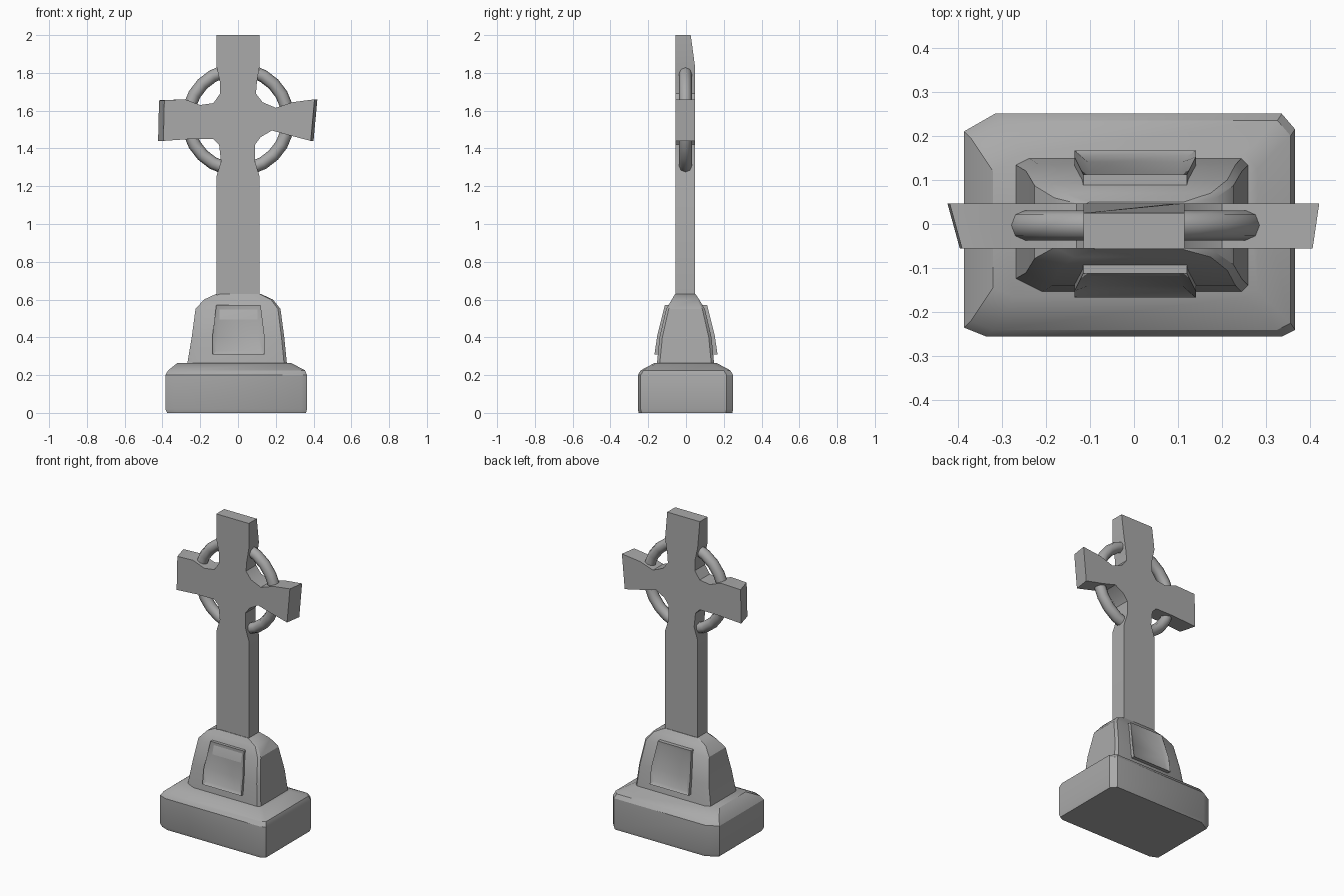
import bpy, bmesh, math
from mathutils import Vector

cube = bpy.data.objects.get("Cube")
if cube:
    bpy.data.objects.remove(cube, do_unlink=True)

stone = bpy.data.materials.new("grey_stone")
stone.use_nodes = True
GREY = (0.4, 0.4, 0.4, 1)
stone.diffuse_color = GREY
stone.node_tree.nodes["Principled BSDF"].inputs["Base Color"].default_value = GREY


def finish(name, bm, angle=30):
    bmesh.ops.recalc_face_normals(bm, faces=bm.faces)
    mesh = bpy.data.meshes.new(name)
    bm.to_mesh(mesh)
    bm.free()
    mesh.materials.append(stone)
    obj = bpy.data.objects.new(name, mesh)
    bpy.context.collection.objects.link(obj)
    bpy.ops.object.select_all(action='DESELECT')
    obj.select_set(True)
    bpy.context.view_layer.objects.active = obj
    bpy.ops.object.shade_smooth_by_angle(angle=math.radians(angle))
    return obj


def loft(name, rings, corners, angle=30):
    """Stack chamfered rectangles (x0, x1, y0, y1, z); corners are (dx, dy) cuts."""
    bm = bmesh.new()
    (ax, ay), (bx, by), (cx, cy), (dx, dy) = corners
    loops = []
    for x0, x1, y0, y1, z in rings:
        k = min(1, (x1 - x0) / 0.5)
        pts = [(x0, y0 + ay * k), (x0 + ax * k, y0), (x1 - bx * k, y0), (x1, y0 + by * k),
               (x1, y1 - cy * k), (x1 - cx * k, y1), (x0 + dx * k, y1), (x0, y1 - dy * k)]
        loops.append([bm.verts.new((x, y, z)) for x, y in pts])
    for low, high in zip(loops, loops[1:]):
        for i in range(8):
            j = (i + 1) % 8
            bm.faces.new((low[i], low[j], high[j], high[i]))
    bm.faces.new(loops[0])
    bm.faces.new(loops[-1])
    return finish(name, bm, angle)


# Wide foot with worn corners and a sloping top
loft("base_block", [
    (-0.375, 0.36, -0.25, 0.245, 0),
    (-0.385, 0.365, -0.255, 0.25, 0.02),
    (-0.385, 0.365, -0.255, 0.25, 0.20),
    (-0.37, 0.355, -0.24, 0.235, 0.225),
    (-0.32, 0.28, -0.165, 0.16, 0.265),
], [(0.05, 0.02), (0.03, 0.015), (0.03, 0.035), (0.07, 0.04)])

# Tapered plinth with a curved shoulder
loft("plinth", [
    (-0.27, 0.26, -0.155, 0.15, 0.25),
    (-0.245, 0.245, -0.14, 0.135, 0.40),
    (-0.225, 0.225, -0.105, 0.10, 0.55),
    (-0.18, 0.185, -0.075, 0.07, 0.60),
    (-0.115, 0.12, -0.058, 0.05, 0.63),
], [(0.06, 0.03), (0.015, 0.015), (0.015, 0.015), (0.03, 0.015)])


# Raised panel with a sunken centre, on the front and back of the plinth
def panel(name, side):
    bm = bmesh.new()
    outline = [(-0.135, 0.145, 0.31), (0.14, 0.145, 0.31), (0.14, 0.13, 0.41),
               (0.12, 0.09, 0.57), (-0.115, 0.09, 0.57), (-0.135, 0.13, 0.41)]
    outer = [bm.verts.new((x, side * (y + 0.022), z)) for x, y, z in outline]
    back = [bm.verts.new((x, side * (y - 0.03), z)) for x, y, z in outline]
    face = bm.faces.new(outer)
    for i in range(6):
        j = (i + 1) % 6
        bm.faces.new((outer[i], outer[j], back[j], back[i]))
    bm.faces.new(back)
    bmesh.ops.recalc_face_normals(bm, faces=bm.faces)
    bmesh.ops.inset_individual(bm, faces=[face], thickness=0.03, depth=-0.012)
    finish(name, bm, 40)


panel("front_panel", -1)
panel("back_panel", 1)

# Cross and shaft: one outline, given depth
right_half = [(0.115, 0.61), (0.115, 1.25), (0.09, 1.33), (0.09, 1.42), (0.12, 1.46),
              (0.18, 1.495), (0.27, 1.47), (0.385, 1.44), (0.405, 1.66), (0.29, 1.645),
              (0.2, 1.615), (0.13, 1.645), (0.095, 1.69), (0.1, 1.75), (0.115, 1.84), (0.115, 2.0)]
left_half = [(-0.115, 2.0), (-0.115, 1.84), (-0.095, 1.75), (-0.095, 1.69), (-0.13, 1.64),
             (-0.2, 1.63), (-0.28, 1.66), (-0.41, 1.655), (-0.415, 1.44), (-0.25, 1.45),
             (-0.13, 1.45), (-0.1, 1.42), (-0.09, 1.33), (-0.115, 1.25), (-0.115, 0.61)]
bm = bmesh.new()
front, back = [], []
for x, z in right_half + left_half:
    top, tip = z > 1.9, abs(x) > 0.35
    front.append(bm.verts.new((x + (0.02 if tip and x < 0 else 0), -0.055, z)))
    back.append(bm.verts.new((x + (0.015 if x > 0 else -0.008) * tip,
                              0.025 if top else 0.047, z)))
bm.faces.new(front)
bm.faces.new(back)
count = len(front)
for i in range(count):
    j = (i + 1) % count
    bm.faces.new((front[i], front[j], back[j], back[i]))
finish("cross", bm)

# Ring around the crossing
bpy.ops.mesh.primitive_torus_add(major_segments=24, minor_segments=8, major_radius=0.266,
                                 minor_radius=0.034, location=(0, -0.003, 1.553),
                                 rotation=(math.pi / 2, 0, 0))
ring = bpy.context.object
ring.name = "ring"
ring.data.materials.append(stone)
bpy.ops.object.shade_smooth_by_angle(angle=math.radians(50))
